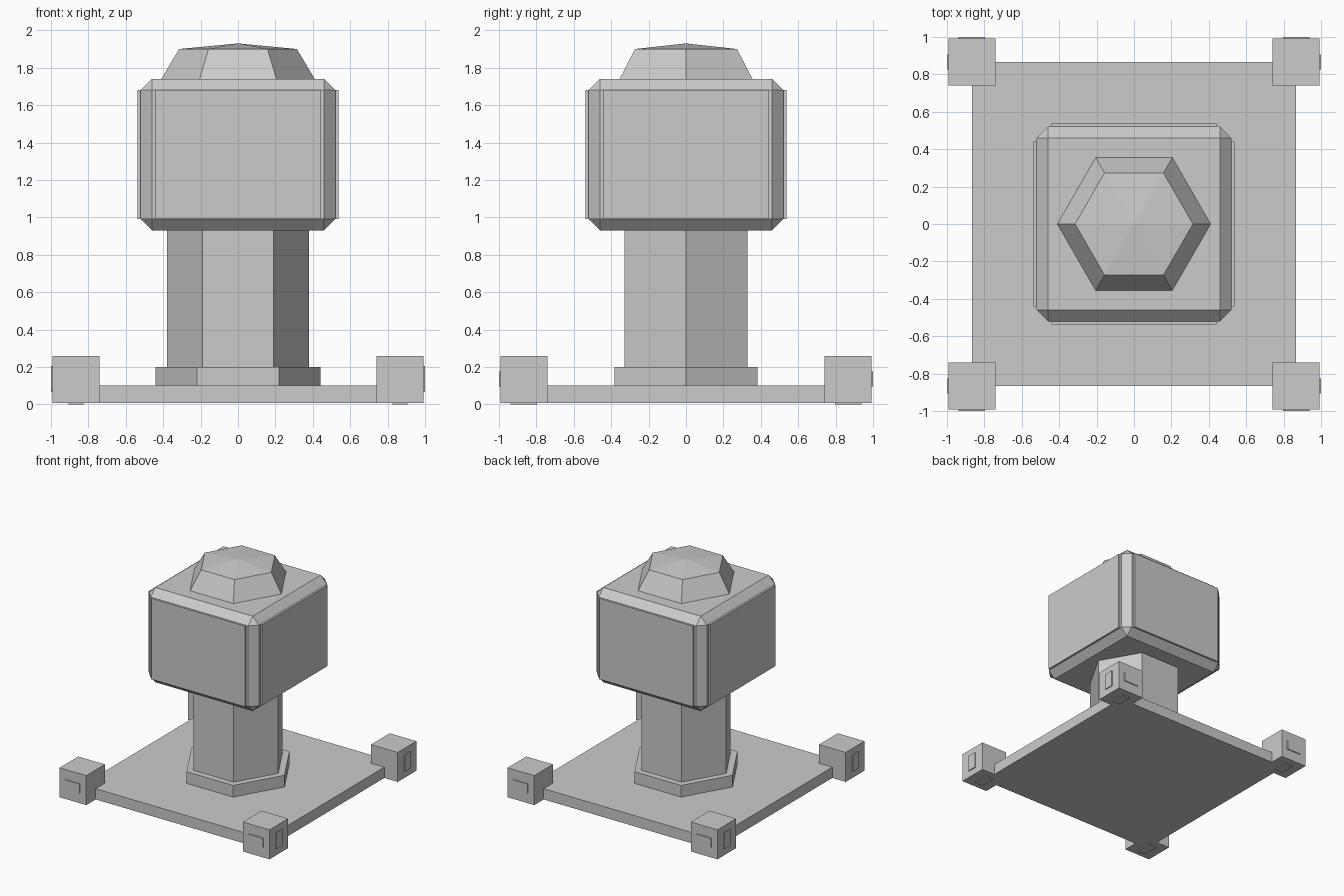
import bpy, bmesh, math
from mathutils import Matrix, Vector

if "Cube" in bpy.data.objects:
    bpy.data.objects.remove(bpy.data.objects["Cube"])

grey = bpy.data.materials.new("plain grey")
grey.diffuse_color = (0.6, 0.6, 0.6, 1)
grey.use_nodes = True
grey.node_tree.nodes["Principled BSDF"].inputs["Base Color"].default_value = grey.diffuse_color


def finish(name, bm):
    bmesh.ops.recalc_face_normals(bm, faces=bm.faces)
    mesh = bpy.data.meshes.new(name)
    bm.to_mesh(mesh)
    bm.free()
    mesh.materials.append(grey)
    obj = bpy.data.objects.new(name, mesh)
    bpy.context.collection.objects.link(obj)
    return obj


def box(name, lo, hi, bevel=0):
    lo, hi = Vector(lo), Vector(hi)
    bm = bmesh.new()
    bmesh.ops.create_cube(bm, size=1, matrix=Matrix.Translation((lo + hi) / 2)
                          @ Matrix.Diagonal((hi - lo).to_4d()))
    if bevel:
        bmesh.ops.bevel(bm, geom=bm.edges[:], offset=bevel, segments=1,
                        affect='EDGES', profile=0.5)
    return finish(name, bm)


def hexagon(name, r1, r2, z1, z2, tip=None):
    """Six-sided prism or frustum, points on the x axis, optional pointed top."""
    bm = bmesh.new()
    rings = [[bm.verts.new((r * math.cos(i * math.pi / 3), r * math.sin(i * math.pi / 3), z))
              for i in range(6)] for r, z in ((r1, z1), (r2, z2))]
    bm.faces.new(rings[0])
    apex = bm.verts.new((0, 0, tip)) if tip else None
    for i in range(6):
        j = (i + 1) % 6
        bm.faces.new((rings[0][i], rings[0][j], rings[1][j], rings[1][i]))
        if apex:
            bm.faces.new((rings[1][i], rings[1][j], apex))
    if not apex:
        bm.faces.new(rings[1])
    return finish(name, bm)


# Base plate, post and cap
box("base_plate", (-0.865, -0.865, 0.008), (0.865, 0.865, 0.10))
hexagon("post_collar", 0.44, 0.44, 0.10, 0.20)
hexagon("post", 0.38, 0.38, 0.20, 0.93)
hexagon("cap", 0.41, 0.315, 1.74, 1.90, tip=1.93)

# Chamfered head with a raised panel on each side
box("head", (-0.52, -0.52, 0.93), (0.52, 0.52, 1.74), bevel=0.06)
for i, side in enumerate(("front", "right", "back", "left")):
    panel = box(side + "_panel", (-0.442, -0.537, 0.99), (0.442, -0.515, 1.68))
    panel.rotation_euler.z = i * math.pi / 2

# Corner blocks with thin plates on their outer and lower faces
c, a, b, zc = 0.867, 0.07, 0.04, 0.135
for sx, xn in ((-1, "left"), (1, "right")):
    for sy, yn in ((-1, "front"), (1, "back")):
        corner = yn + "_" + xn

        def part(name, lo, hi):
            xs, ys = sorted((sx * lo[0], sx * hi[0])), sorted((sy * lo[1], sy * hi[1]))
            box(corner + name, (xs[0], ys[0], lo[2]), (xs[1], ys[1], hi[2]))

        part("_block", (0.74, 0.74, 0.008), (0.992, 0.992, 0.26))
        part("_side_plate", (0.991, c - b, zc - a), (1.0, c + b, zc + a))
        part("_face_plate", (c - a, 0.991, zc - b), (c + a, 1.0, zc + b))
        part("_foot_plate", (c - b, c - a, 0.0), (c + b, c + a, 0.009))
